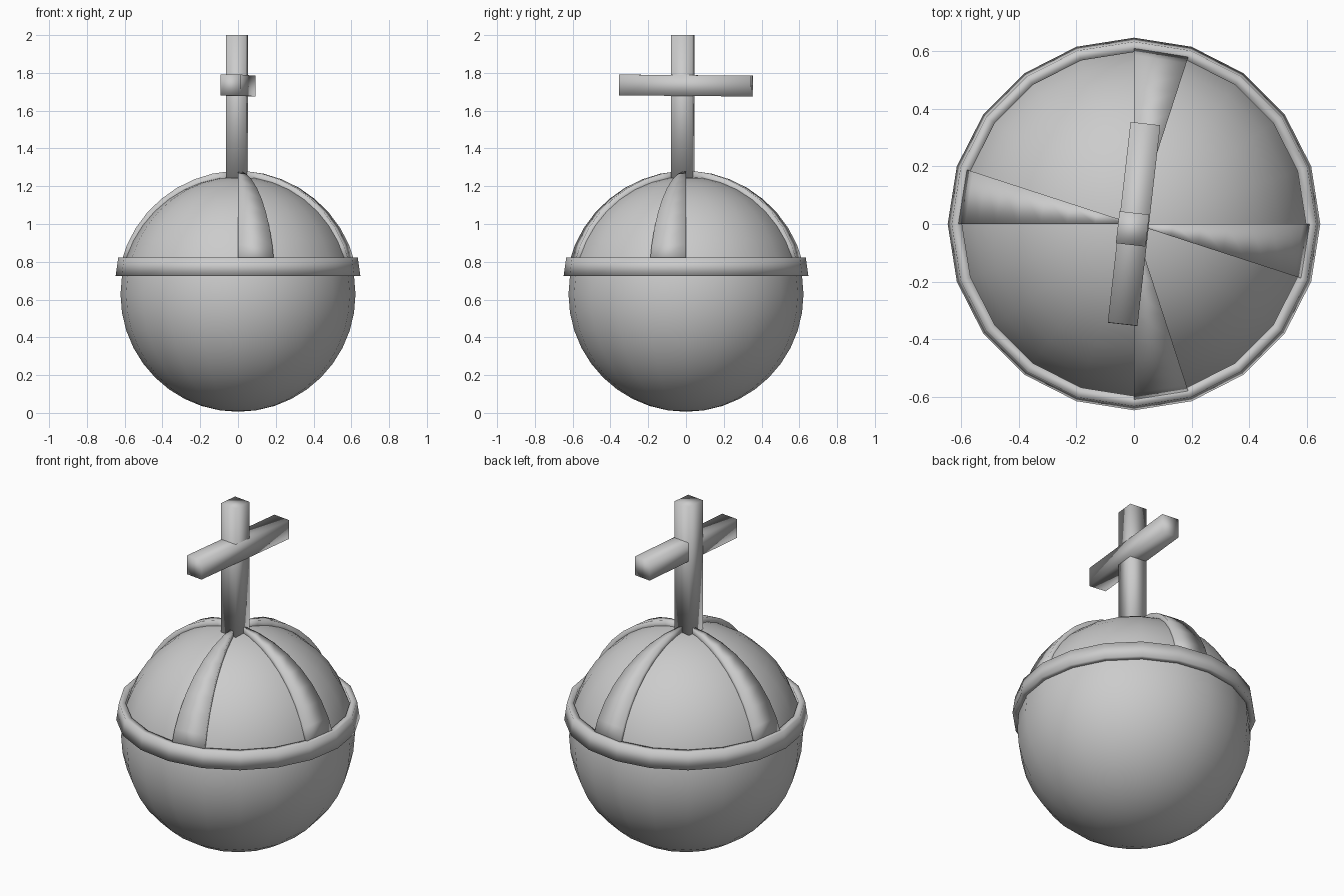
import bpy, bmesh
from math import sin, cos, pi, radians
from mathutils import Matrix, Vector

if "Cube" in bpy.data.objects:
    bpy.data.objects.remove(bpy.data.objects["Cube"])

grey = bpy.data.materials.new("plain grey")
grey.use_nodes = True
COLOUR = (0.6, 0.6, 0.6, 1)
grey.diffuse_color = COLOUR
grey.node_tree.nodes["Principled BSDF"].inputs["Base Color"].default_value = COLOUR

CENTRE, RADIUS, SIDES = 0.628, 0.622, 20


def finish(name, bm):
    bmesh.ops.recalc_face_normals(bm, faces=bm.faces)
    mesh = bpy.data.meshes.new(name)
    bm.to_mesh(mesh)
    bm.free()
    mesh.shade_smooth()
    mesh.materials.append(grey)
    obj = bpy.data.objects.new(name, mesh)
    bpy.context.collection.objects.link(obj)


def skin(bm, sections):
    """Join successive closed cross-sections with quads."""
    rows = [[bm.verts.new(p) for p in s] for s in sections]
    for a, b in zip(rows, rows[1:]):
        for i in range(len(a)):
            j = (i + 1) % len(a)
            bm.faces.new((a[i], a[j], b[j], b[i]))
    return rows


# Ball
bm = bmesh.new()
bmesh.ops.create_uvsphere(bm, u_segments=SIDES, v_segments=SIDES, radius=RADIUS,
                          matrix=Matrix.Translation((0, 0, CENTRE)))
finish("ball", bm)

# Band around the ball, leaning inwards
bm = bmesh.new()
profile = [(0.605, 0.725), (0.648, 0.725), (0.634, 0.822), (0.598, 0.822)]
rings = [[(r * cos(2 * pi * i / SIDES), r * sin(2 * pi * i / SIDES), z)
          for i in range(SIDES)] for r, z in profile]
skin(bm, rings + rings[:1])
bmesh.ops.remove_doubles(bm, verts=bm.verts, dist=0.0001)
finish("band", bm)


# Raised ribs, each one side of the ball wide
def polar(radius, tilt, turn):
    return Vector((radius * sin(tilt) * cos(turn), radius * sin(tilt) * sin(turn),
                   CENTRE + radius * cos(tilt)))


def rib(name, start, end):
    bm = bmesh.new()
    sections = []
    for i in range(9):
        tilt = radians(3 + 9 * i)
        outer = 0.654 - 0.0015 * i
        a, b = radians(start), radians(end)
        sections.append([polar(0.6, tilt, a), polar(outer, tilt, a),
                         polar(outer, tilt, b), polar(0.6, tilt, b)])
    rows = skin(bm, sections)
    bm.faces.new(rows[0])
    bm.faces.new(rows[-1])
    finish(name, bm)


rib("left_rib", 0, -18)
rib("right_rib", 180, 162)
rib("back_rib", 90, 72)
rib("front_rib", -90, -72)


# Cross on top, turned slightly
def box(name, centre, size, tilt=0):
    bm = bmesh.new()
    turn = Matrix.Rotation(radians(-6.5), 4, 'Z') @ Matrix.Rotation(radians(tilt), 4, 'X')
    bmesh.ops.create_cube(bm, size=1, matrix=Matrix.Translation(centre) @ turn
                          @ Matrix.Diagonal((*size, 1)))
    finish(name, bm)


box("cross_post", (-0.005, -0.017, 1.62), (0.104, 0.112, 0.76))
box("cross_bar", (0, 0, 1.733), (0.104, 0.702, 0.11), -0.5)
